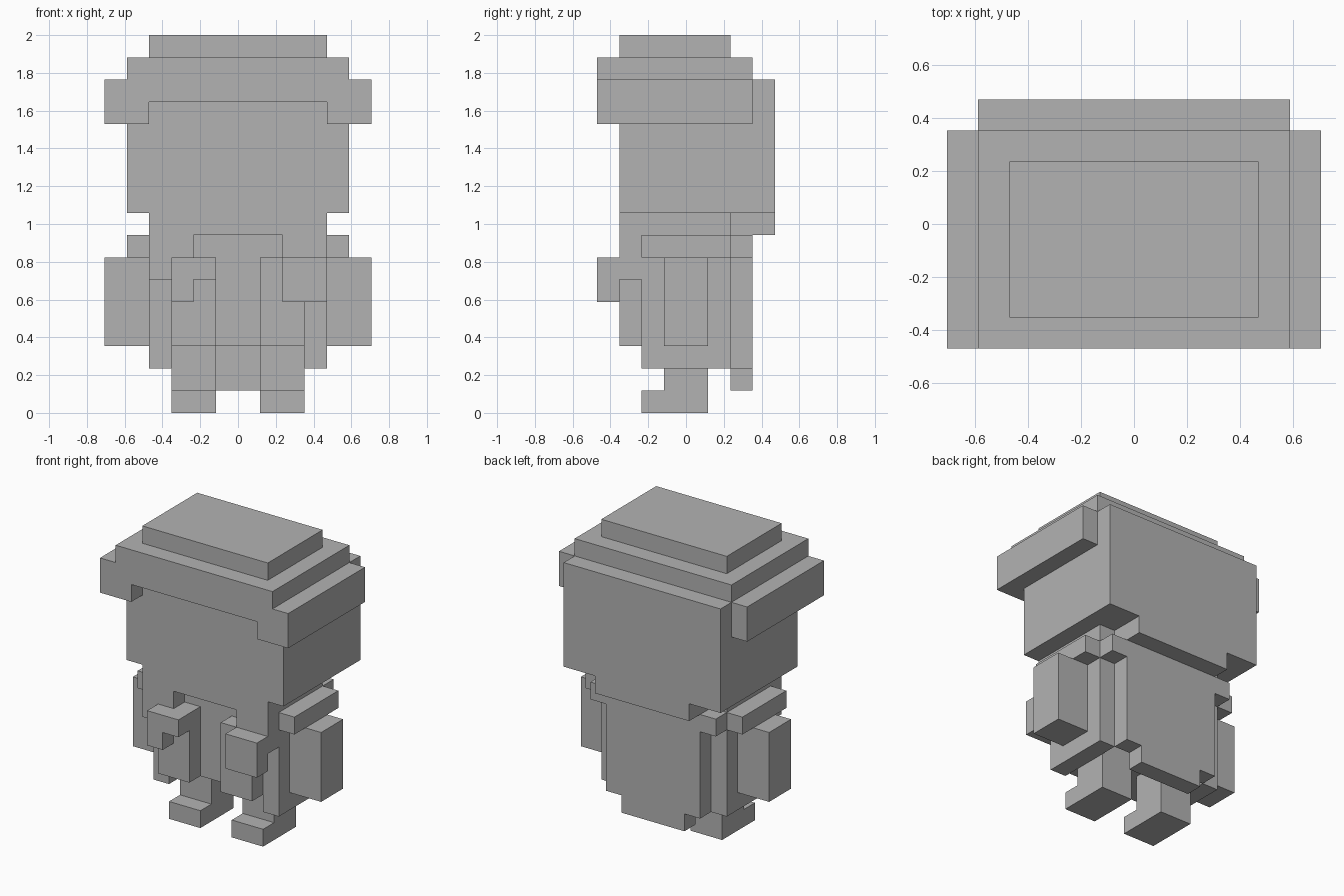
import bpy, bmesh

cube = bpy.data.objects.get("Cube")
if cube:
    bpy.data.objects.remove(cube, do_unlink=True)

U = 2 / 17  # one block

grey = bpy.data.materials.new("plain_grey")
grey.use_nodes = True
GREY = (0.45, 0.45, 0.45, 1)
grey.diffuse_color = GREY
grey.node_tree.nodes["Principled BSDF"].inputs["Base Color"].default_value = GREY


def part(name, *boxes):
    """One object from boxes given as (x range, y range, z range) in blocks."""
    bm = bmesh.new()
    for ranges in boxes:
        verts = bmesh.ops.create_cube(bm, size=1)["verts"]
        for v in verts:
            v.co = [U * (r[1] if c > 0 else r[0]) for c, r in zip(v.co, ranges)]
    mesh = bpy.data.meshes.new(name)
    bm.to_mesh(mesh)
    bm.free()
    mesh.materials.append(grey)
    obj = bpy.data.objects.new(name, mesh)
    bpy.context.collection.objects.link(obj)
    return obj


def pair(name, *boxes):
    """A part on the +x side and its mirror image on the other side."""
    part("left_" + name, *boxes)
    part("right_" + name, *[((-x[1], -x[0]), y, z) for x, y, z in boxes])


# Head and hat
part("head", ((-5, 5), (-3, 4), (9, 15)))
part("hat_top", ((-4, 4), (-3, 2), (16, 17)))
part("hat_crown", ((-5, 5), (-4, 3), (15, 16)))
part("hat_front_brim", ((-5, 5), (-4, -3), (14, 15)))
pair("hat_side_brim",
     ((5, 6), (-4, 3), (13, 15)),
     ((4, 5), (-4, -3), (13, 14)))

# Hair below the head
part("hair_back", ((-3, 3), (2, 4), (8, 9)))
part("hair_collar", ((-4, 4), (-3, 2), (8, 9)))
pair("hair_lock",
     ((2, 4), (-3, -2), (7, 8)),
     ((3, 4), (-3, -2), (6, 7)))

# Body, coat and cape
part("torso", ((-3, 3), (-2, 2), (3, 8)))
pair("coat_side", ((3, 4), (-2, 2), (2, 8)))
part("cape",
     ((-4, 4), (2, 3), (7, 8)),
     ((-3, 3), (2, 3), (2, 7)),
     ((-2, 2), (2, 3), (1, 2)))

# Arms and shoulders
pair("shoulder", ((4, 5), (-2, 2), (7, 8)))
pair("arm", ((4, 6), (-1, 1), (3, 7)))

# Front pouches and their flaps
pair("front_pouch", ((1, 3), (-3, -2), (3, 7)))
part("left_flap", ((2, 4), (-4, -3), (5, 7)))
part("right_flap",
     ((-3, -1), (-4, -3), (6, 7)),
     ((-3, -2), (-4, -3), (5, 6)))

# Legs and feet
pair("leg", ((1, 3), (-1, 1), (1, 3)))
pair("foot", ((1, 3), (-2, 1), (0, 1)))
